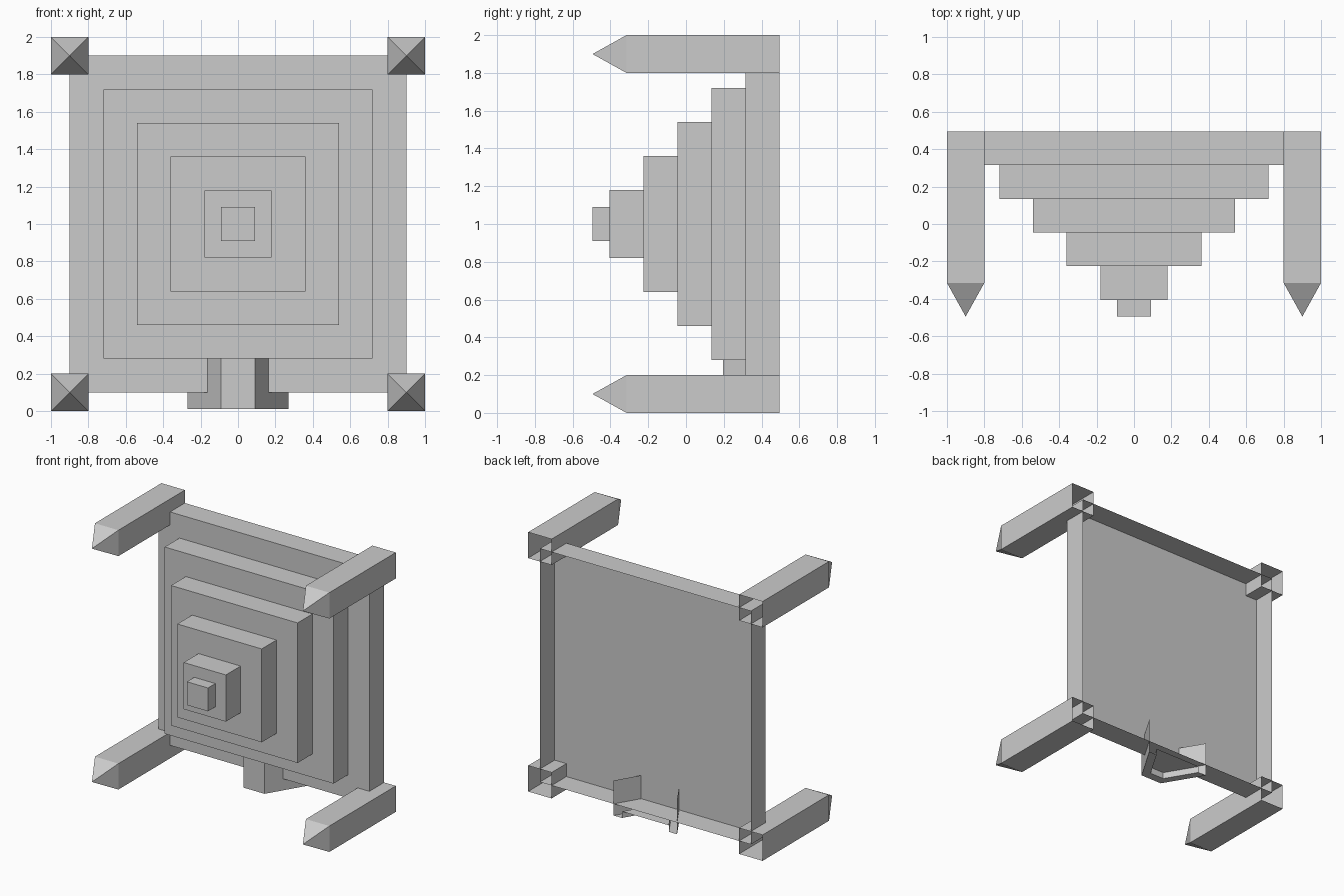
import bpy
import bmesh

cube = bpy.data.objects.get("Cube")
if cube:
    bpy.data.objects.remove(cube, do_unlink=True)

stone = bpy.data.materials.new("grey_stone")
stone.use_nodes = True
GREY = (0.6, 0.6, 0.6, 1)
stone.diffuse_color = GREY
stone.node_tree.nodes["Principled BSDF"].inputs["Base Color"].default_value = GREY


def finish(name, bm, recalc=True):
    if recalc:
        bmesh.ops.recalc_face_normals(bm, faces=bm.faces)
    mesh = bpy.data.meshes.new(name)
    bm.to_mesh(mesh)
    bm.free()
    mesh.materials.append(stone)
    obj = bpy.data.objects.new(name, mesh)
    bpy.context.collection.objects.link(obj)


def square(bm, x, z, half, y):
    return [bm.verts.new((x + sx * half, y, z + sz * half))
            for sx, sz in ((-1, -1), (1, -1), (1, 1), (-1, 1))]


def bridge(bm, a, b, closed=True):
    n = len(a)
    for i in range(n if closed else n - 1):
        j = (i + 1) % n
        bm.faces.new((a[i], a[j], b[j], b[i]))


BACK = 0.495

# Stepped square tiers, open at the back
y = BACK
for i, half in enumerate((0.9, 0.72, 0.54, 0.36, 0.18, 0.09)):
    depth = min(half, 0.18)
    bm = bmesh.new()
    rear = square(bm, 0, 1, half, y)
    y -= depth
    front = square(bm, 0, 1, half, y)
    bridge(bm, front, rear)
    bm.faces.new(front)
    finish(f"tier_{i + 1}", bm)

# Corner towers with pointed tips, open at the back
for side, x in (("right", -0.9), ("left", 0.9)):
    for level, z in (("lower", 0.1), ("upper", 1.9)):
        bm = bmesh.new()
        rear = square(bm, x, z, 0.1, BACK)
        front = square(bm, x, z, 0.1, -0.315)
        bridge(bm, front, rear)
        tip = bm.verts.new((x, -BACK, z))
        for i in range(4):
            bm.faces.new((tip, front[i], front[(i + 1) % 4]))
        finish(f"{side}_{level}_tower", bm)


# Porch: tapered outer walls, a rim underneath and a recess inside it
def porch_ring(bm, wide, narrow, front, z):
    return [bm.verts.new(p) for p in
            ((-wide, BACK, z), (-narrow, front, z),
             (narrow, front, z), (wide, BACK, z))]


bm = bmesh.new()
top = porch_ring(bm, 0.27, 0.09, 0.195, 0.28)
bottom = porch_ring(bm, 0.27, 0.09, 0.195, 0.01)
inner = porch_ring(bm, 0.2, 0.06, 0.26, 0.01)
ceiling = porch_ring(bm, 0.2, 0.06, 0.26, 0.06)
for a, b in ((top, bottom), (bottom, inner), (inner, ceiling)):
    bridge(bm, a, b, closed=False)
bm.faces.new(ceiling)
finish("porch", bm)
